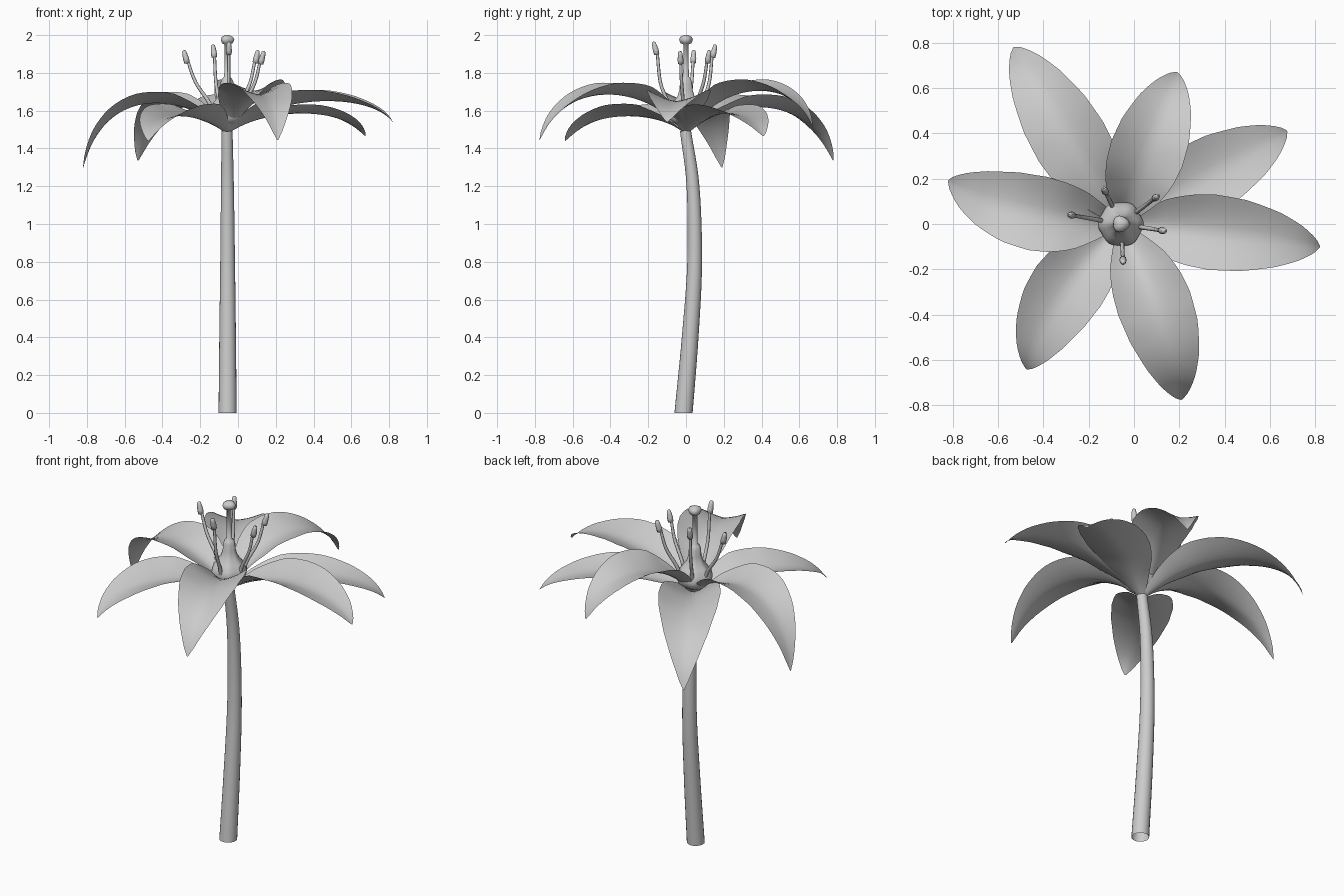
import bpy, bmesh
from math import sin, cos, pi
from mathutils import Vector

if "Cube" in bpy.data.objects:
    bpy.data.objects.remove(bpy.data.objects["Cube"])

CX, CY, BASE_Z = -0.058, 0.0, 1.485


def finish(bm, name, sheet=False):
    bmesh.ops.recalc_face_normals(bm, faces=bm.faces)
    bm.normal_update()
    if sheet and sum(f.normal.z for f in bm.faces) < 0:
        bmesh.ops.reverse_faces(bm, faces=bm.faces)
    mesh = bpy.data.meshes.new(name)
    bm.to_mesh(mesh)
    bm.free()
    mesh.polygons.foreach_set("use_smooth", [True] * len(mesh.polygons))
    obj = bpy.data.objects.new(name, mesh)
    bpy.context.collection.objects.link(obj)
    return obj


def skin(bm, rows, closed):
    """Join rows of points with quads."""
    vs = [[bm.verts.new(p) for p in row] for row in rows]
    n = len(rows[0])
    for a, b in zip(vs, vs[1:]):
        for j in range(n if closed else n - 1):
            k = (j + 1) % n
            bm.faces.new((a[j], a[k], b[k], b[j]))
    return vs


def lerp_table(table, t):
    for (t0, a), (t1, b) in zip(table, table[1:]):
        if t <= t1:
            return a + (b - a) * (t - t0) / (t1 - t0)
    return table[-1][1]


def spline(pts, steps):
    """Catmull-Rom samples through the points."""
    p = [2 * pts[0] - pts[1]] + pts + [2 * pts[-1] - pts[-2]]
    out = []
    for i in range(1, len(p) - 2):
        a, b, c, d = p[i - 1:i + 3]
        for s in range(steps):
            t = s / steps
            out.append(0.5 * (2 * b + (c - a) * t + (2 * a - 5 * b + 4 * c - d) * t * t
                              + (3 * b - a - 3 * c + d) * t ** 3))
    return out + [pts[-1]]


def tube(bm, path, sides):
    """Tube along 4D points (x, y, z, radius), open at both ends."""
    rows = []
    for i, p in enumerate(path):
        d = (path[min(i + 1, len(path) - 1)] - path[max(i - 1, 0)]).xyz.normalized()
        if i == 0 and sides > 15:
            d = Vector((0, 0, 1))  # level foot
        u = d.cross(Vector((0, 1, 0))).normalized()
        v = d.cross(u)
        rows.append([p.xyz + p.w * (u * cos(2 * pi * j / sides) + v * sin(2 * pi * j / sides))
                     for j in range(sides)])
    return skin(bm, rows, True)


# Stem: gently bowed, tapering, open at the ends
bm = bmesh.new()
stem = [(-0.055, -0.013, 0, 0.048), (-0.055, 0.022, 0.4, 0.044), (-0.055, 0.046, 0.8, 0.039),
        (-0.056, 0.037, 1.2, 0.034), (-0.058, -0.003, 1.495, 0.029)]
tube(bm, spline([Vector(p) for p in stem], 6), 20)
finish(bm, "stem")

# Petals: arched midrib, cupped across
WIDTH = [(0, .02), (.1, .07), (.22, .13), (.32, .157), (.42, .167), (.55, .157),
         (.7, .122), (.82, .082), (.9, .05), (.96, .025), (1, .003)]
CUP = [(0, .01), (.12, .045), (.3, .075), (.5, .06), (.75, .025), (1, 0)]


def petal(name, tip, tip_z, peak_z, bend, cupping):
    d = Vector((tip[0] - CX, tip[1] - CY, 0))
    length = d.length
    out, up = d.normalized(), Vector((0, 0, 1))
    left = up.cross(out)
    drop = tip_z - BASE_Z
    h = (peak_z - BASE_Z - drop / 8) / 0.75
    P = [Vector((.015, 0)), Vector((.3 * length, h)),
         Vector((.86 * length, h)), Vector((length, drop))]
    rows, nu, nv = [], 24, 10
    for i in range(nu + 1):
        t = i / nu
        s = 1 - t
        m = P[0] * s**3 + P[1] * 3*s*s*t + P[2] * 3*s*t*t + P[3] * t**3
        g = ((P[1] - P[0]) * s*s + (P[2] - P[1]) * 2*s*t + (P[3] - P[2]) * t*t).normalized()
        normal = (up * (g.x + 1) - out * g.y).normalized()
        mid = Vector((CX, CY, BASE_Z)) + out * m.x + up * m.y + left * bend * sin(pi * t)
        w, cup = lerp_table(WIDTH, t), lerp_table(CUP, t) * cupping
        vs = [2 * j / nv - 1 for j in range(nv + 1)]
        rows.append([mid + left * w * v + normal * cup * abs(v) ** 1.5 for v in vs])
    bm = bmesh.new()
    skin(bm, rows, False)
    finish(bm, name, True)


PETALS = [((-0.53, 0.78), 1.335, 1.615, 0, 1), ((0.19, 0.67), 1.52, 1.705, 0, 1),
          ((0.675, 0.41), 1.465, 1.585, 0, .75), ((0.82, -0.10), 1.54, 1.65, 0.01, 1),
          ((0.21, -0.775), 1.445, 1.685, 0.025, 1), ((-0.475, -0.64), 1.44, 1.57, -0.045, 1),
          ((-0.82, 0.19), 1.30, 1.635, 0.045, .9)]
for i, args in enumerate(PETALS):
    petal(f"petal_{i + 1}", *args)

# Pistil: lobed ovary, slim style and rounded stigma
PROFILE = [(.025, 1.52), (.06, 1.53), (.09, 1.555), (.098, 1.585), (.09, 1.615), (.068, 1.645),
           (.047, 1.675), (.036, 1.71), (.033, 1.75), (.025, 1.77), (.015, 1.78),
           (.013, 1.95), (.028, 1.957), (.036, 1.975), (.03, 1.99), (.012, 2.0)]
bm = bmesh.new()
rows = []
for r, z in PROFILE:
    n, lobe = (6, .035) if z < 1.775 else (3, .07 if z > 1.955 else 0)
    rows.append([Vector((CX + r * (1 + lobe * cos(n * a)) * cos(a),
                         CY + r * (1 + lobe * cos(n * a)) * sin(a), z))
                 for a in [2 * pi * k / 36 for k in range(36)]])
vs = skin(bm, rows, True)
bm.faces.new(vs[0])
bm.faces.new(vs[-1])
finish(bm, "pistil")

# Stamens: curved filaments with small anthers
STAMENS = [(-.28, .04, 1.92), (-.13, .15, 1.95), (.10, .12, 1.92),
           (.13, -.03, 1.915), (-.048, -.165, 1.965)]
for i, (x, y, top) in enumerate(STAMENS):
    d = Vector((x - CX, y - CY, 0))
    reach = d.length
    d.normalize()

    def at(r, z, w):
        return Vector((CX + d.x * r, CY + d.y * r, z, w))

    bm = bmesh.new()
    tube(bm, spline([at(.075, 1.56, .011), at(.095, 1.64, .01),
                     at(.1 + (reach - .1) * .55, 1.75, .009),
                     at(reach - .012, top - .05, .008)], 5), 8)
    finish(bm, f"filament_{i + 1}")
    bm = bmesh.new()
    tube(bm, [at(reach - .012, top - .07, .004), at(reach - .01, top - .066, .015),
              at(reach - .005, top - .045, .016), at(reach + .002, top - .02, .013),
              at(reach + .006, top - .004, .01), at(reach + .008, top, .002)], 10)
    finish(bm, f"anther_{i + 1}")
